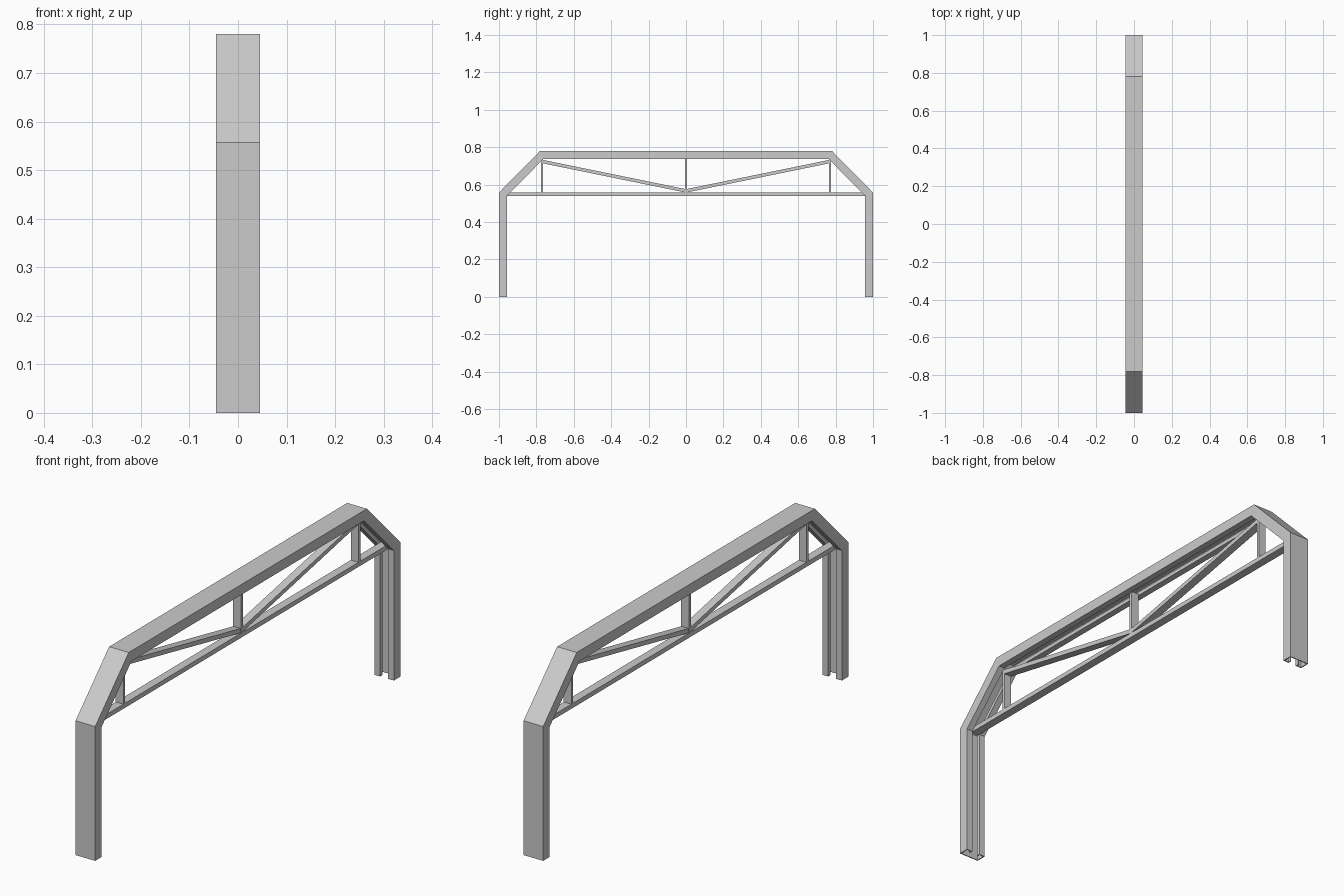
import bpy, bmesh
from mathutils import Vector, Matrix

cube = bpy.data.objects.get("Cube")
if cube:
    bpy.data.objects.remove(cube, do_unlink=True)

steel = bpy.data.materials.new("grey steel")
steel.use_nodes = True
GREY = (0.6, 0.6, 0.6, 1)
steel.diffuse_color = GREY
steel.node_tree.nodes["Principled BSDF"].inputs["Base Color"].default_value = GREY


def finish(bm, name):
    bmesh.ops.recalc_face_normals(bm, faces=bm.faces)
    mesh = bpy.data.meshes.new(name)
    bm.to_mesh(mesh)
    bm.free()
    mesh.materials.append(steel)
    obj = bpy.data.objects.new(name, mesh)
    bpy.context.collection.objects.link(obj)
    return obj


def sweep(name, path, profile):
    """Sweep an (x, inward depth) profile along a y-z path with mitred corners."""
    pts = [Vector(p) for p in path]
    normals = []
    for a, b in zip(pts, pts[1:]):
        d = (b - a).normalized()
        normals.append(Vector((d.y, -d.x)))
    bm = bmesh.new()
    rings = []
    for i, p in enumerate(pts):
        n1 = normals[max(i - 1, 0)]
        n2 = normals[min(i, len(normals) - 1)]
        mitre = (n1 + n2) / (1 + n1.dot(n2))
        ring = []
        for x, depth in profile:
            q = p + mitre * depth
            ring.append(bm.verts.new((x, q.x, q.y)))
        rings.append(ring)
    count = len(profile)
    for r1, r2 in zip(rings, rings[1:]):
        for k in range(count):
            j = (k + 1) % count
            bm.faces.new((r1[k], r1[j], r2[j], r2[k]))
    bm.faces.new(rings[0])
    bm.faces.new(rings[-1])
    return finish(bm, name)


def bar(name, start, end, thickness, width):
    """Rectangular bar between two y-z points, centred on x = 0."""
    a, b = Vector((0, *start)), Vector((0, *end))
    d = b - a
    side = Vector((1, 0, 0))
    up = d.normalized().cross(side)
    rot = Matrix((side, d.normalized(), up)).transposed().to_4x4()
    scale = Matrix.Diagonal((width, d.length, thickness, 1))
    bm = bmesh.new()
    bmesh.ops.create_cube(bm, size=1,
                          matrix=Matrix.Translation((a + b) / 2) @ rot @ scale)
    return finish(bm, name)


# Lipped channel section, open towards the inside of the frame
H, D, T, S = 0.045, 0.043, 0.004, 0.018
LIP = D - 0.015
half = [(H, 0), (H, D), (S, D), (S, LIP), (S + T, LIP),
        (S + T, D - T), (H - T, D - T), (H - T, T)]
section = half + [(-x, d) for x, d in reversed(half)]

# Portal frame: legs, sloped haunches and top beam in one run
left_side = [(-1, 0), (-1, 0.557), (-0.78, 0.78)]
frame_path = left_side + [(-y, z) for y, z in reversed(left_side)]
sweep("portal_frame", frame_path, section)

# Bracing truss inside the frame
WEB = 0.035
bar("bottom_chord", (-0.965, 0.547), (0.965, 0.547), 0.019, WEB)
bar("centre_strut", (0, 0.55), (0, 0.742), 0.013, WEB)
for name, s in (("front", -1), ("back", 1)):
    bar(name + "_strut", (s * 0.77, 0.55), (s * 0.77, 0.737), 0.012, WEB)
    bar(name + "_diagonal", (0, 0.566), (s * 0.768, 0.723), 0.018, WEB - 0.001)
